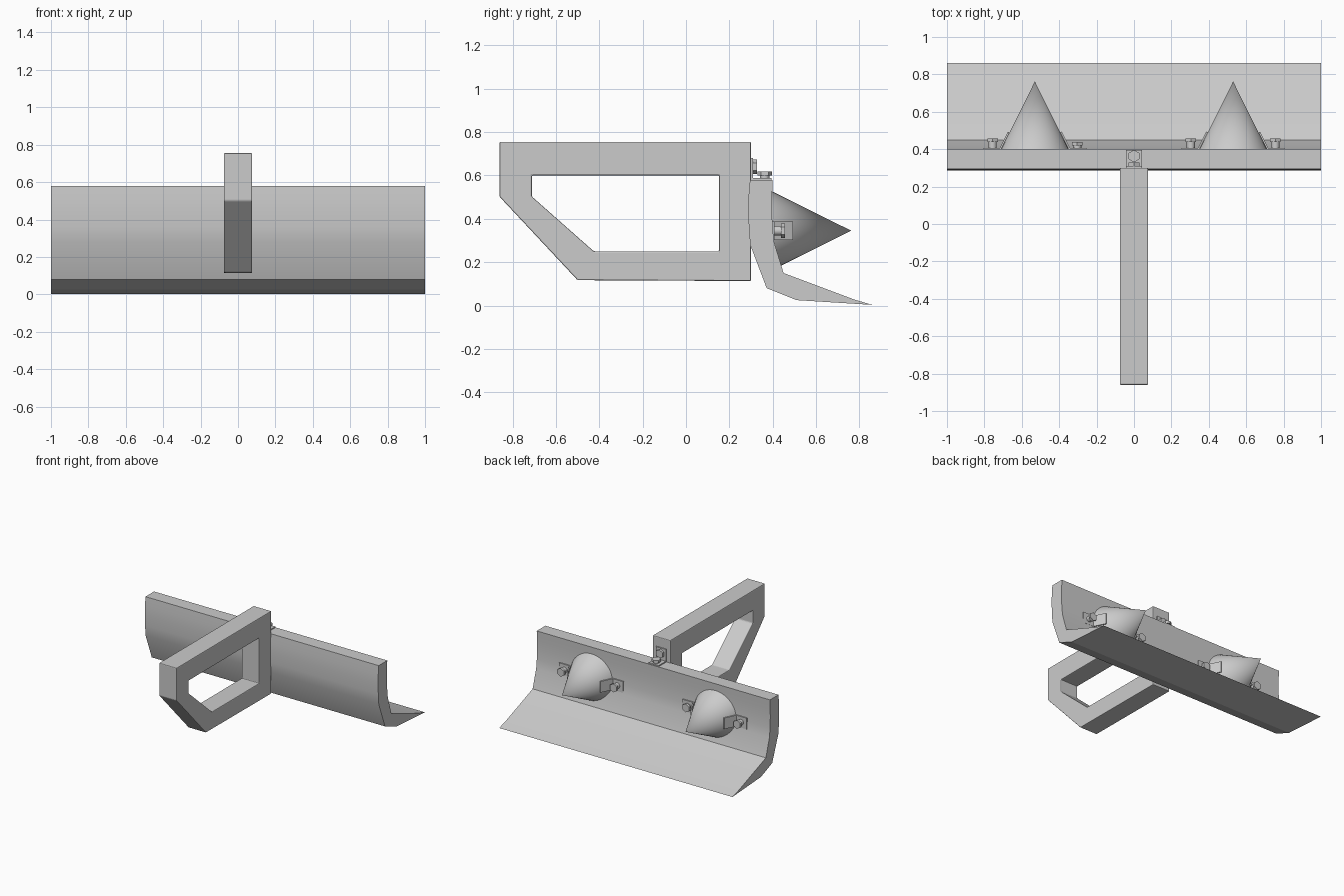
import bpy, bmesh, math
from mathutils import Matrix, Vector

if "Cube" in bpy.data.objects:
    bpy.data.objects.remove(bpy.data.objects["Cube"])


def finish(name, bm, smooth=None, bevel=0):
    bmesh.ops.recalc_face_normals(bm, faces=bm.faces)
    me = bpy.data.meshes.new(name)
    bm.to_mesh(me)
    bm.free()
    ob = bpy.data.objects.new(name, me)
    bpy.context.collection.objects.link(ob)
    if bevel:
        mod = ob.modifiers.new("Bevel", 'BEVEL')
        mod.width = bevel
        mod.segments = 2
    if smooth:
        bpy.ops.object.select_all(action='DESELECT')
        ob.select_set(True)
        bpy.context.view_layer.objects.active = ob
        bpy.ops.object.shade_smooth_by_angle(angle=math.radians(smooth))
    return ob


def extrude(name, pts, lo, hi, place, smooth=None):
    """Extrude a closed 2D profile from lo to hi; place(a, b, t) gives 3D."""
    bm = bmesh.new()
    ends = [[bm.verts.new(place(a, b, t)) for a, b in pts] for t in (lo, hi)]
    n = len(pts)
    for loop in ends:
        bm.faces.new(loop)
    for i in range(n):
        j = (i + 1) % n
        bm.faces.new((ends[0][i], ends[0][j], ends[1][j], ends[1][i]))
    return finish(name, bm, smooth)


def along_x(a, b, t):
    return (t, a, b)


def rod(bm, base, direction, r1, r2, length, sides):
    d = Vector(direction)
    m = (Matrix.Translation(Vector(base) + d * length / 2)
         @ d.to_track_quat('Z', 'Y').to_matrix().to_4x4())
    bmesh.ops.create_cone(bm, cap_ends=True, segments=sides, radius1=r1,
                          radius2=r2, depth=length, matrix=m)


def bolt(name, base, direction, length):
    bm = bmesh.new()
    head = 0.018
    d = Vector(direction)
    rod(bm, base, d, 0.022, 0.022, length - head, 20)
    rod(bm, Vector(base) + d * (length - head), d, 0.033, 0.033, head, 6)
    return finish(name, bm, 35)


# Curved plough blade
blade = [(0.295, 0.58), (0.289, 0.51), (0.287, 0.44), (0.29, 0.36), (0.296, 0.28),
         (0.372, 0.08), (0.51, 0.025), (0.86, 0.003), (0.775, 0.028),
         (0.45, 0.15), (0.407, 0.29), (0.399, 0.36), (0.396, 0.44),
         (0.397, 0.51), (0.40, 0.58)]
extrude("blade", blade, -1, 1, along_x, 18)

# Closed loop mounting frame
outer = [(-0.86, 0.755), (0.30, 0.755), (0.30, 0.113), (-0.50, 0.117), (-0.86, 0.502)]
inner = [(-0.71, 0.60), (0.152, 0.60), (0.152, 0.25), (-0.425, 0.25), (-0.71, 0.502)]
bm = bmesh.new()
O, I = [[[bm.verts.new((x, y, z)) for y, z in loop] for x in (-0.076, 0.076)]
        for loop in (outer, inner)]
for i in range(5):
    j = (i + 1) % 5
    for s in (0, 1):
        bm.faces.new((O[s][i], O[s][j], I[s][j], I[s][i]))
    for L in (O, I):
        bm.faces.new((L[0][i], L[0][j], L[1][j], L[1][i]))
finish("mounting_frame", bm, bevel=0.006)

# Angle bracket and bolts joining frame to blade
extrude("frame_bracket", [(0.30, 0.58), (0.395, 0.58), (0.395, 0.589),
                          (0.309, 0.589), (0.309, 0.68), (0.30, 0.68)],
        -0.043, 0.043, along_x)
bolt("bracket_bolt_top", (0, 0.363, 0.585), (0, 0, 1), 0.032)
bolt("bracket_bolt_rear", (0, 0.306, 0.64), (0, 1, 0), 0.018 + 0.004)

# Spikes, each with two bent tabs bolted to the blade
tab = [(0.275, 0.397), (0.181, 0.397), (0.136, 0.49), (0.144, 0.494),
       (0.187, 0.407), (0.275, 0.407)]
for label, cx, lengths in (("left", -0.53, {-1: 0.055, 1: 0.037}),
                           ("right", 0.53, {-1: 0.055, 1: 0.055})):
    bm = bmesh.new()
    rod(bm, (cx, 0.38, 0.345), (0, 1, 0), 0.19, 0, 0.382, 48)
    finish("spike_" + label, bm, 30)
    for side, length in lengths.items():
        tag = label + ("_a" if side < 0 else "_b")
        extrude("spike_tab_" + tag, tab, 0.302, 0.388,
                lambda a, b, t: (cx + side * a, b, t))
        bolt("spike_bolt_" + tag, (cx + side * 0.226, 0.402, 0.345), (0, 1, 0), length)
